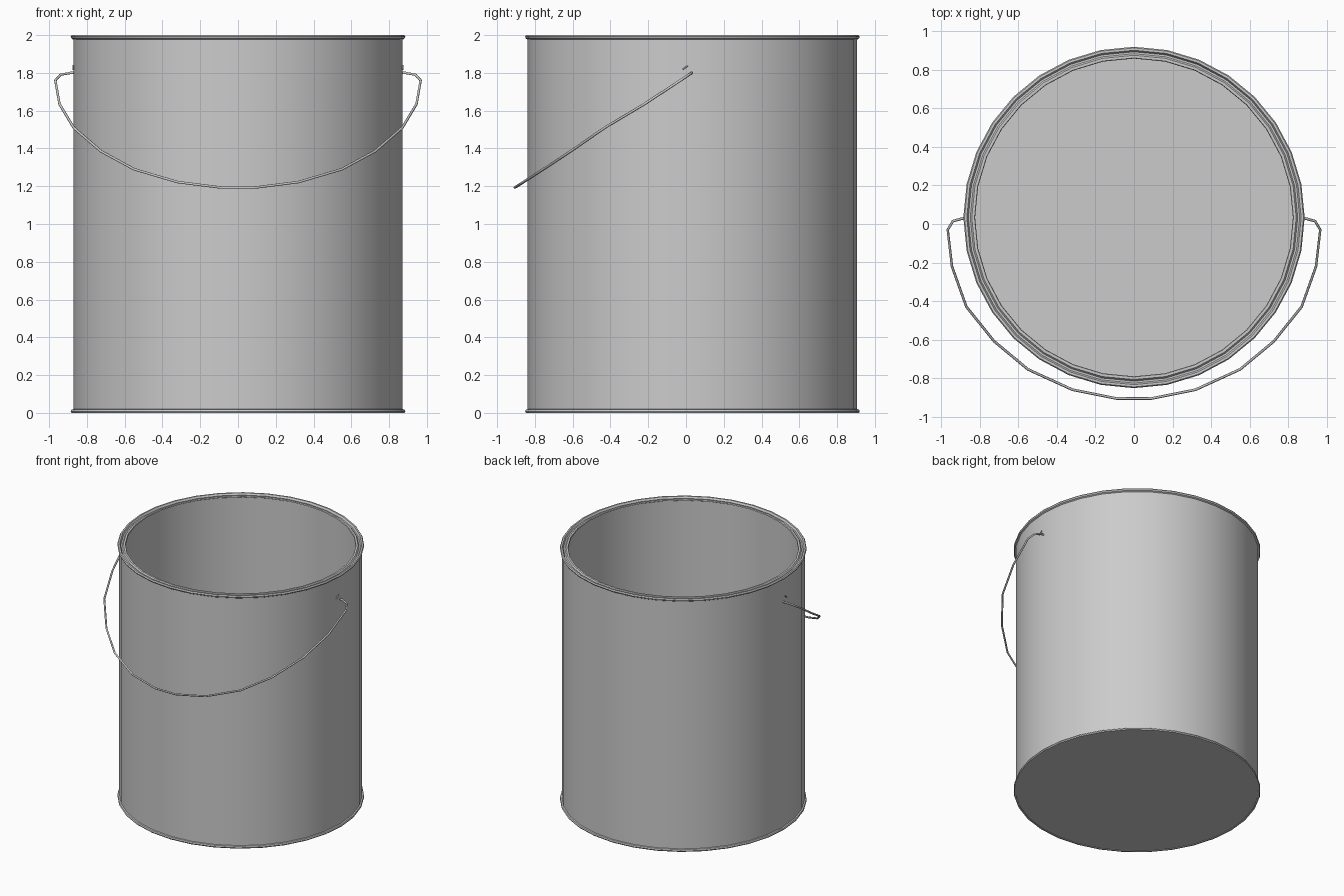
import bpy, bmesh
from math import sin, cos, tau, radians

if "Cube" in bpy.data.objects:
    bpy.data.objects.remove(bpy.data.objects["Cube"])

CY = 0.034   # can axis sits slightly behind the origin
SIDES = 32


def finish(name, verts, faces, angle=30):
    me = bpy.data.meshes.new(name)
    me.from_pydata(verts, [], faces)
    bm = bmesh.new()
    bm.from_mesh(me)
    bmesh.ops.recalc_face_normals(bm, faces=bm.faces)
    bm.to_mesh(me)
    bm.free()
    ob = bpy.data.objects.new(name, me)
    bpy.context.collection.objects.link(ob)
    bpy.ops.object.select_all(action='DESELECT')
    ob.select_set(True)
    bpy.context.view_layer.objects.active = ob
    bpy.ops.object.shade_smooth_by_angle(angle=radians(angle))
    return ob


def lathe(name, profile, closed=False, cap=False):
    n = SIDES
    verts = [(r * cos(tau * i / n), CY + r * sin(tau * i / n), z)
             for r, z in profile for i in range(n)]
    rows = len(profile)
    faces = []
    for k in range(rows if closed else rows - 1):
        a, b = k * n, (k + 1) % rows * n
        for i in range(n):
            j = (i + 1) % n
            faces.append((a + i, a + j, b + j, b + i))
    if cap:
        faces.append(tuple(range(n)))
        faces.append(tuple(range((rows - 1) * n, rows * n)))
    return finish(name, verts, faces)


def wire(name, points, radius=0.007):
    cu = bpy.data.curves.new(name, 'CURVE')
    cu.dimensions = '3D'
    cu.bevel_depth = radius
    cu.bevel_resolution = 1
    cu.use_fill_caps = True
    sp = cu.splines.new('POLY')
    sp.points.add(len(points) - 1)
    for p, co in zip(sp.points, points):
        p.co = (*co, 1)
    ob = bpy.data.objects.new(name, cu)
    bpy.context.collection.objects.link(ob)
    return ob


# Can: outer wall, inner wall and floor in one profile
lathe("can_body", [(0.872, 0.004), (0.872, 1.985), (0.862, 1.985), (0.862, 0.02)], cap=True)

# Bottom seam
lathe("bottom_seam", [(0.870, 0.0), (0.882, 0.0), (0.886, 0.008), (0.882, 0.017),
                      (0.870, 0.02)], closed=True)

# Top rim: rolled edge, lid groove and inner lip
lathe("top_rim", [(0.870, 1.975), (0.882, 1.982), (0.886, 1.992), (0.880, 2.0),
                  (0.868, 2.0), (0.860, 1.985), (0.850, 1.985), (0.842, 1.995),
                  (0.828, 1.995), (0.825, 1.987), (0.842, 1.978)], closed=True)

# Wire handle hanging forward, mirrored about x = 0
half = [(0.885, 0.03, 1.80), (0.94, 0.015, 1.79), (0.967, -0.03, 1.76),
        (0.945, -0.22, 1.635), (0.87, -0.43, 1.51), (0.725, -0.61, 1.385),
        (0.55, -0.755, 1.29), (0.32, -0.86, 1.222), (0.09, -0.906, 1.193)]
wire("handle", [(-x, y, z) for x, y, z in half] + half[::-1])

# Small hook ends of the wire against the wall
for s, side in ((-1, "left"), (1, "right")):
    wire(f"hook_end_{side}", [(s * 0.873, -0.018, 1.818), (s * 0.873, 0.012, 1.84)], 0.004)
    wire(f"hook_stem_{side}", [(s * 0.865, 0.03, 1.80), (s * 0.89, 0.03, 1.80)])
